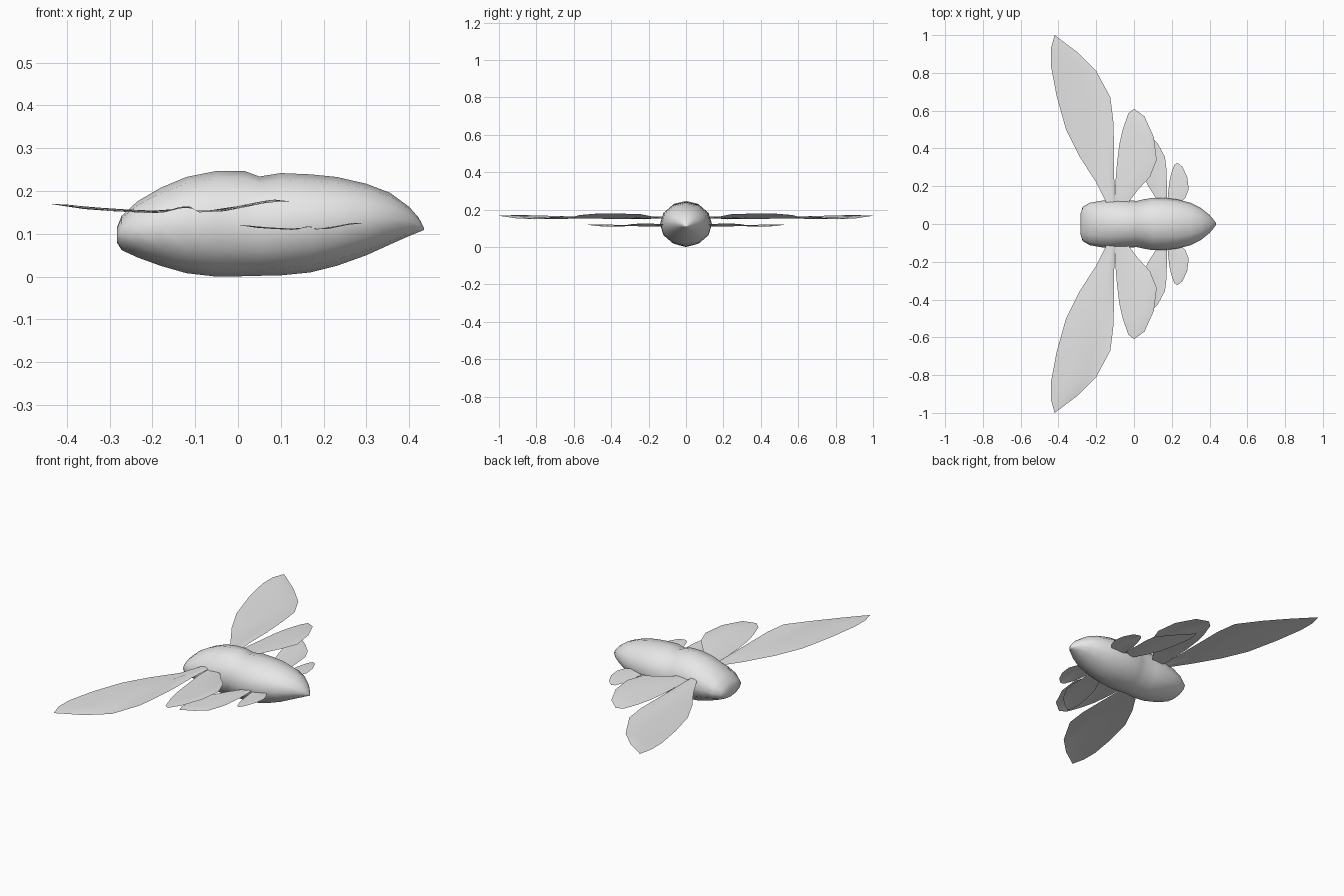
import bpy, bmesh, math

if "Cube" in bpy.data.objects:
    bpy.data.objects.remove(bpy.data.objects["Cube"])

grey = bpy.data.materials.new("soft grey")
grey.diffuse_color = (0.8, 0.8, 0.8, 1)
grey.use_nodes = True
grey.node_tree.nodes["Principled BSDF"].inputs["Base Color"].default_value = grey.diffuse_color


def finish(name, bm, angle):
    mesh = bpy.data.meshes.new(name)
    bm.to_mesh(mesh)
    bm.free()
    mesh.materials.append(grey)
    ob = bpy.data.objects.new(name, mesh)
    bpy.context.collection.objects.link(ob)
    bpy.ops.object.select_all(action='DESELECT')
    bpy.context.view_layer.objects.active = ob
    ob.select_set(True)
    bpy.ops.object.shade_smooth_by_angle(angle=math.radians(angle))
    return ob


# Body: rings along x given as (x, bottom z, top z, half width)
STATIONS = [
    (-0.283, 0.080, 0.115, 0.055), (-0.272, 0.062, 0.142, 0.090),
    (-0.235, 0.045, 0.176, 0.112), (-0.18, 0.025, 0.208, 0.122),
    (-0.12, 0.008, 0.233, 0.130), (-0.05, 0.000, 0.247, 0.128),
    (0.015, 0.001, 0.247, 0.122), (0.05, 0.002, 0.234, 0.130),
    (0.10, 0.003, 0.242, 0.139), (0.17, 0.010, 0.239, 0.137),
    (0.23, 0.025, 0.233, 0.130), (0.30, 0.050, 0.217, 0.112),
    (0.355, 0.075, 0.196, 0.084), (0.40, 0.095, 0.163, 0.048),
    (0.422, 0.104, 0.138, 0.022), (0.435, 0.109, 0.113, 0.004),
]
SIDES = 12
bm = bmesh.new()
rings = []
for x, lo, hi, w in STATIONS:
    ring = []
    for i in range(SIDES):
        a = 2 * math.pi * i / SIDES
        ring.append(bm.verts.new((x, w * math.cos(a),
                                  (lo + hi) / 2 + (hi - lo) / 2 * math.sin(a))))
    rings.append(ring)
for a, b in zip(rings, rings[1:]):
    for i in range(SIDES):
        j = (i + 1) % SIDES
        bm.faces.new((a[i], a[j], b[j], b[i]))
bm.faces.new(rings[0])
bm.faces.new(rings[-1])
bmesh.ops.recalc_face_normals(bm, faces=bm.faces)
finish("body", bm, 75)

# Wing outlines, root to tip: rear edge and front edge as (x, y)
LONG_WING = (
    [(-0.14, 0.10), (-0.20, 0.22), (-0.29, 0.36), (-0.36, 0.50),
     (-0.41, 0.68), (-0.44, 0.84), (-0.44, 0.93), (-0.42, 1.0)],
    [(-0.10, 0.10), (-0.105, 0.25), (-0.105, 0.40), (-0.11, 0.55),
     (-0.125, 0.67), (-0.20, 0.81), (-0.30, 0.91), (-0.42, 1.0)])
SHORT_WING = (
    [(-0.10, 0.10), (-0.10, 0.20), (-0.09, 0.32), (-0.078, 0.42),
     (-0.06, 0.50), (-0.03, 0.585), (0.0, 0.61)],
    [(-0.04, 0.10), (0.02, 0.18), (0.085, 0.25), (0.12, 0.34),
     (0.105, 0.46), (0.055, 0.57), (0.0, 0.61)])

# Height of the wing sheet along x
HEIGHT = [(-0.44, 0.17), (-0.36, 0.158), (-0.28, 0.152), (-0.17, 0.147),
          (-0.13, 0.162), (-0.11, 0.163), (-0.095, 0.15), (-0.03, 0.153),
          (0.04, 0.167), (0.08, 0.177), (0.12, 0.176)]


def height(x):
    for (x0, z0), (x1, z1) in zip(HEIGHT, HEIGHT[1:]):
        if x <= x1:
            return z0 + (z1 - z0) * (x - x0) / (x1 - x0)
    return HEIGHT[-1][1]


def wing(name, outline, side, scale, offset):
    bm = bmesh.new()
    cols = 6
    rows = []
    for (ax, ay), (bx, by) in zip(*outline):
        row = []
        for i in range(cols + 1):
            t = i / cols
            x, y = ax + (bx - ax) * t, ay + (by - ay) * t
            z = height(x) + 0.006 * math.sin(math.pi * t) * min(1, abs(bx - ax) / 0.15)
            row.append(bm.verts.new((x * scale + offset[0],
                                     side * (y * scale + offset[1]),
                                     z * scale + offset[2])))
        rows.append(row)
    for a, b in zip(rows, rows[1:]):
        for i in range(cols):
            bm.faces.new((a[i], a[i + 1], b[i + 1], b[i]))
    bmesh.ops.remove_doubles(bm, verts=bm.verts, dist=0.0005)
    bm.normal_update()
    for f in bm.faces:
        if f.normal.z < 0:
            f.normal_flip()
    finish(name, bm, 60)


# Large upper wings, and a half-size lower set nearer the pointed end
SETS = [("upper", 1.0, (0, 0, 0)), ("lower", 0.515, (0.228, 0.010, 0.033))]
for label, scale, offset in SETS:
    for side, hand in ((1, "left"), (-1, "right")):
        wing(f"{label}_long_wing_{hand}", LONG_WING, side, scale, offset)
        wing(f"{label}_short_wing_{hand}", SHORT_WING, side, scale, offset)
